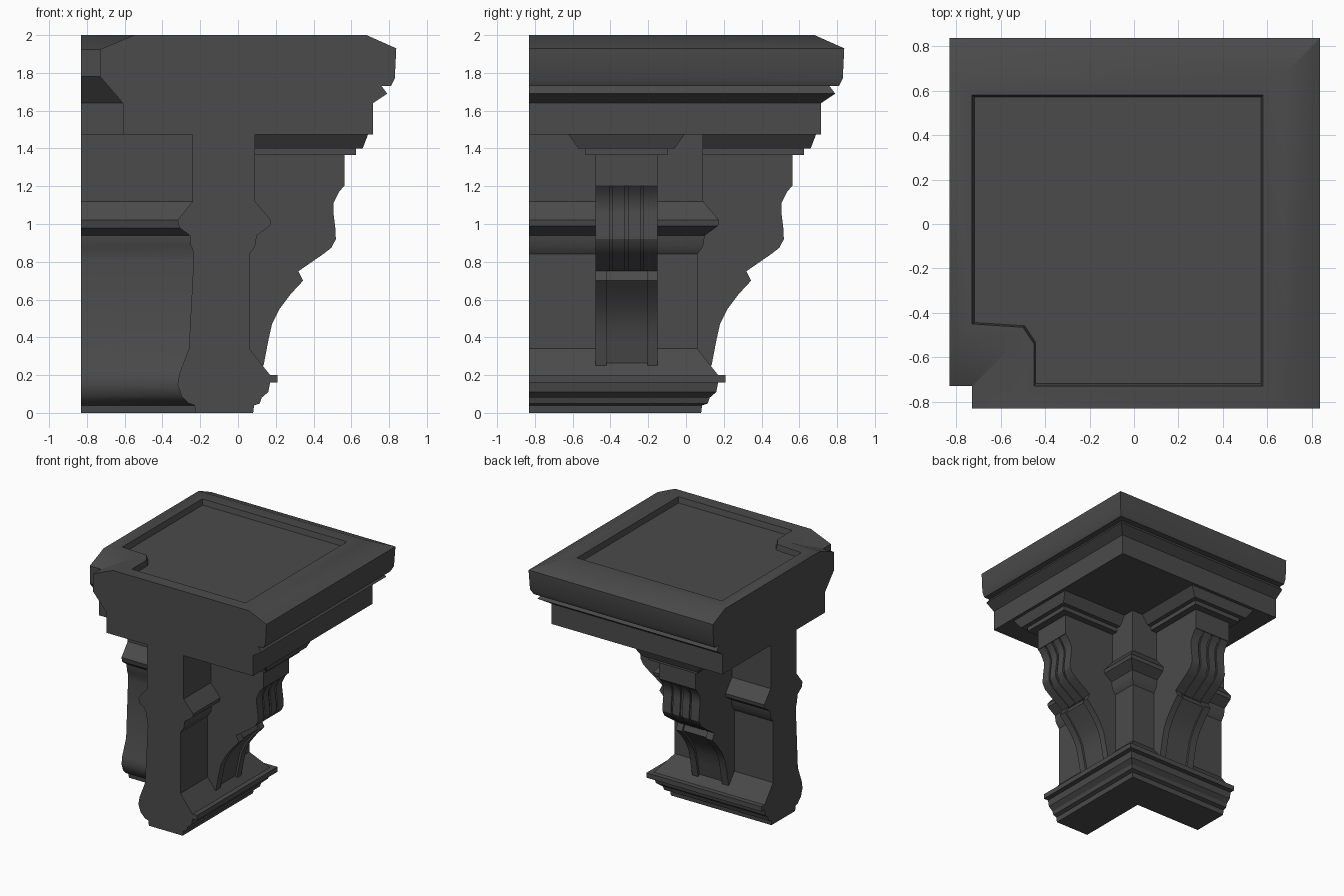
import bpy, bmesh

if "Cube" in bpy.data.objects:
    bpy.data.objects.remove(bpy.data.objects["Cube"])

END = -0.83        # cut plane of both arms of the L
BY = -0.315        # bracket centre along each arm

stone = bpy.data.materials.new("dark_stone")
stone.diffuse_color = (.07, .07, .07, 1)
stone.use_nodes = True
stone.node_tree.nodes["Principled BSDF"].inputs["Base Color"].default_value = stone.diffuse_color


def smooth_by_angle(ob):
    bpy.ops.object.select_all(action='DESELECT')
    ob.select_set(True)
    bpy.context.view_layer.objects.active = ob
    bpy.ops.object.shade_smooth_by_angle(angle=0.5)


def make(name, verts, faces, smooth=True):
    mesh = bpy.data.meshes.new(name)
    mesh.from_pydata(verts, [], faces)
    mesh.materials.append(stone)
    bm = bmesh.new()
    bm.from_mesh(mesh)
    bmesh.ops.recalc_face_normals(bm, faces=bm.faces)
    bm.to_mesh(mesh)
    bm.free()
    ob = bpy.data.objects.new(name, mesh)
    bpy.context.collection.objects.link(ob)
    if smooth:
        smooth_by_angle(ob)
    return ob


def skin(rings):
    """Join equal rings of points into a closed solid."""
    n = len(rings[0])
    verts = [p for r in rings for p in r]
    faces = [tuple(range(n)), tuple(range(len(verts) - n, len(verts)))]
    for k in range(len(rings) - 1):
        for i in range(n):
            j = (i + 1) % n
            faces.append((k * n + i, k * n + j, (k + 1) * n + j, (k + 1) * n + i))
    return verts, faces


def both_arms(name, verts, faces):
    """Place a part on the right face and mirror it over the diagonal."""
    make(name + "_right", verts, faces)
    make(name + "_back", [(y, x, z) for x, y, z in verts], faces)


# Moulding section (offset, height), mitred round the corner
outer = [(.08, 0), (.085, .04), (.115, .05), (.125, .08), (.16, .11), (.17, .16),
         (.21, .16), (.21, .2), (.17, .2), (.06, .34), (.06, .84), (.09, .88),
         (.1, .94), (.17, .99), (.175, 1.02), (.09, 1.12), (.09, 1.475),
         (.715, 1.475), (.715, 1.64), (.79, 1.69), (.76, 1.73), (.81, 1.73),
         (.83, 1.77), (.838, 1.93), (.68, 2)]
inner = [(-.55, 2), (-.73, 1.925), (-.73, 1.78), (-.61, 1.64), (-.61, 1.475),
         (-.24, 1.475), (-.24, 1.12), (-.32, 1.02), (-.31, .98), (-.255, .94),
         (-.25, .885), (-.24, .865), (-.235, .81), (-.26, .34), (-.31, .21),
         (-.32, .15), (-.3, .09), (-.26, .05), (-.23, .04), (-.225, 0)]
section = outer + inner
corner = make("corner_moulding", *skin([
    [(END, d, z) for d, z in section],
    [(d, d, z) for d, z in section],
    [(d, END, z) for d, z in section]]), smooth=False)

# Sunken panel in the top, with slightly sloping sides
panel = [(-.73, .58), (.58, .58), (.58, -.73), (-.45, -.73), (-.45, -.54),
         (-.5, -.465), (-.73, -.45)]
cutter = make("top_panel_cutter", *skin([
    [(x * s, y * s, z) for x, y in panel]
    for z, s in ((1.955, .985), (2.0, 1), (2.1, 1))]), smooth=False)
cutter.hide_render = True
mod = corner.modifiers.new("panel", 'BOOLEAN')
mod.operation = 'DIFFERENCE'
mod.solver = 'EXACT'
mod.object = cutter
bpy.context.view_layer.objects.active = corner
bpy.ops.object.modifier_apply(modifier=mod.name)
bpy.data.objects.remove(cutter)
smooth_by_angle(corner)


def slab(name, half0, half1, out0, out1, z0, z1):
    both_arms(name, *skin([
        [(.05, BY - h, z), (o, BY - h, z), (o, BY + h, z), (.05, BY + h, z)]
        for h, o, z in ((half0, out0, z0), (half1, out1, z1))]))


def strip(name, profile, y0, y1):
    """Extrude a bracket profile sideways, closed against the wall."""
    pts = [(.05, profile[0][1])] + profile + [(.05, profile[-1][1])]
    both_arms(name, *skin([[(x, y, z) for x, z in pts] for y in (y0, y1)]))


def inset(profile, d):
    return [(x - d, z) for x, z in profile]


# Stepped bracket head
slab("bracket_cap", .255, .31, .66, .69, 1.4, 1.478)
slab("bracket_ledge", .22, .22, .625, .625, 1.365, 1.402)
slab("bracket_neck", .165, .165, .565, .565, 1.2, 1.372)

# Scroll with shallow flutes between its ribs
scroll = [(.565, 1.205), (.535, 1.17), (.505, 1.11), (.505, 1.06), (.515, .98),
          (.518, .92), (.495, .875), (.45, .84), (.32, .75)]
W = .165
strip("scroll_core", inset(scroll, .012), BY - W + .01, BY + W - .01)
for k, (a, b) in enumerate(((-W, -.09), (-.075, -.01), (.01, .075), (.09, W))):
    strip(f"scroll_rib_{k}", scroll, BY + a, BY + b)

# Lower leg of the bracket: side rails and recessed channel
leg = [(.315, .76), (.345, .7), (.28, .63), (.22, .55), (.18, .47),
       (.16, .38), (.135, .25)]
strip("leg_channel", inset(leg, .018), BY - .11, BY + .115)
strip("leg_rail_near", leg, BY - W, BY - .105)
strip("leg_rail_far", leg, BY + .11, BY + W)
